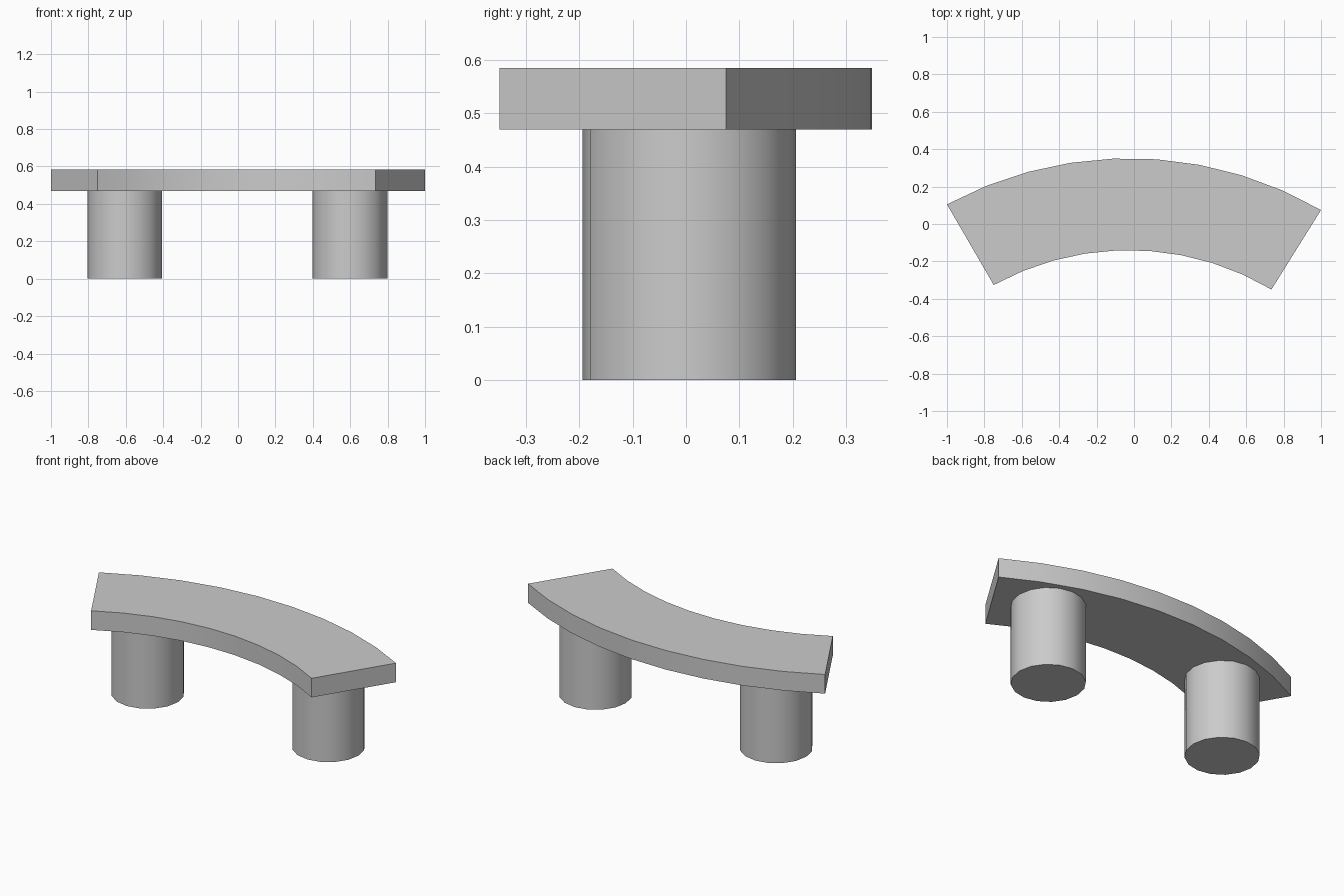
import bpy, bmesh, math
from mathutils import Vector

if "Cube" in bpy.data.objects:
    bpy.data.objects.remove(bpy.data.objects["Cube"])

SEAT_BOTTOM, SEAT_TOP = 0.47, 0.585


def arc(p0, p1, sagitta, segments=9):
    """Points on the circular arc from p0 to p1 that bulges towards +y."""
    p0, p1 = Vector(p0), Vector(p1)
    half = (p1 - p0).length / 2
    along = (p1 - p0).normalized()
    up = Vector((-along.y, along.x))
    radius = (half ** 2 + sagitta ** 2) / (2 * sagitta)
    centre = (p0 + p1) / 2 + up * (sagitta - radius)
    span = math.asin(half / radius)
    angles = [span * (2 * i / segments - 1) for i in range(segments + 1)]
    return [centre + radius * (along * math.sin(a) + up * math.cos(a)) for a in angles]


def finish(name, bm):
    bmesh.ops.recalc_face_normals(bm, faces=bm.faces[:])
    mesh = bpy.data.meshes.new(name)
    bm.to_mesh(mesh)
    bm.free()
    obj = bpy.data.objects.new(name, mesh)
    bpy.context.collection.objects.link(obj)
    bpy.ops.object.select_all(action='DESELECT')
    obj.select_set(True)
    bpy.context.view_layer.objects.active = obj
    bpy.ops.object.shade_smooth_by_angle(angle=math.radians(30))
    return obj


# Curved seat slab: strip between two arcs, extruded upwards
outer = arc((-1, 0.105), (1, 0.075), 0.261)
inner = arc((-0.75, -0.326), (0.735, -0.35), 0.198)
bm = bmesh.new()
rows = [[bm.verts.new((p.x, p.y, SEAT_BOTTOM)) for p in pts] for pts in (outer, inner)]
for i in range(len(outer) - 1):
    bm.faces.new((rows[0][i], rows[0][i + 1], rows[1][i + 1], rows[1][i]))
top = bmesh.ops.extrude_face_region(bm, geom=bm.faces[:], use_keep_orig=True)
bmesh.ops.translate(bm, vec=(0, 0, SEAT_TOP - SEAT_BOTTOM),
                    verts=[g for g in top["geom"] if isinstance(g, bmesh.types.BMVert)])
finish("seat", bm)

# Two round pillar legs
for name, x in (("left_leg", -0.605), ("right_leg", 0.598)):
    bm = bmesh.new()
    bmesh.ops.create_cone(bm, cap_ends=True, segments=16, radius1=0.2, radius2=0.2,
                          depth=SEAT_BOTTOM)
    bmesh.ops.translate(bm, vec=(x, 0.006, SEAT_BOTTOM / 2), verts=bm.verts[:])
    finish(name, bm)
